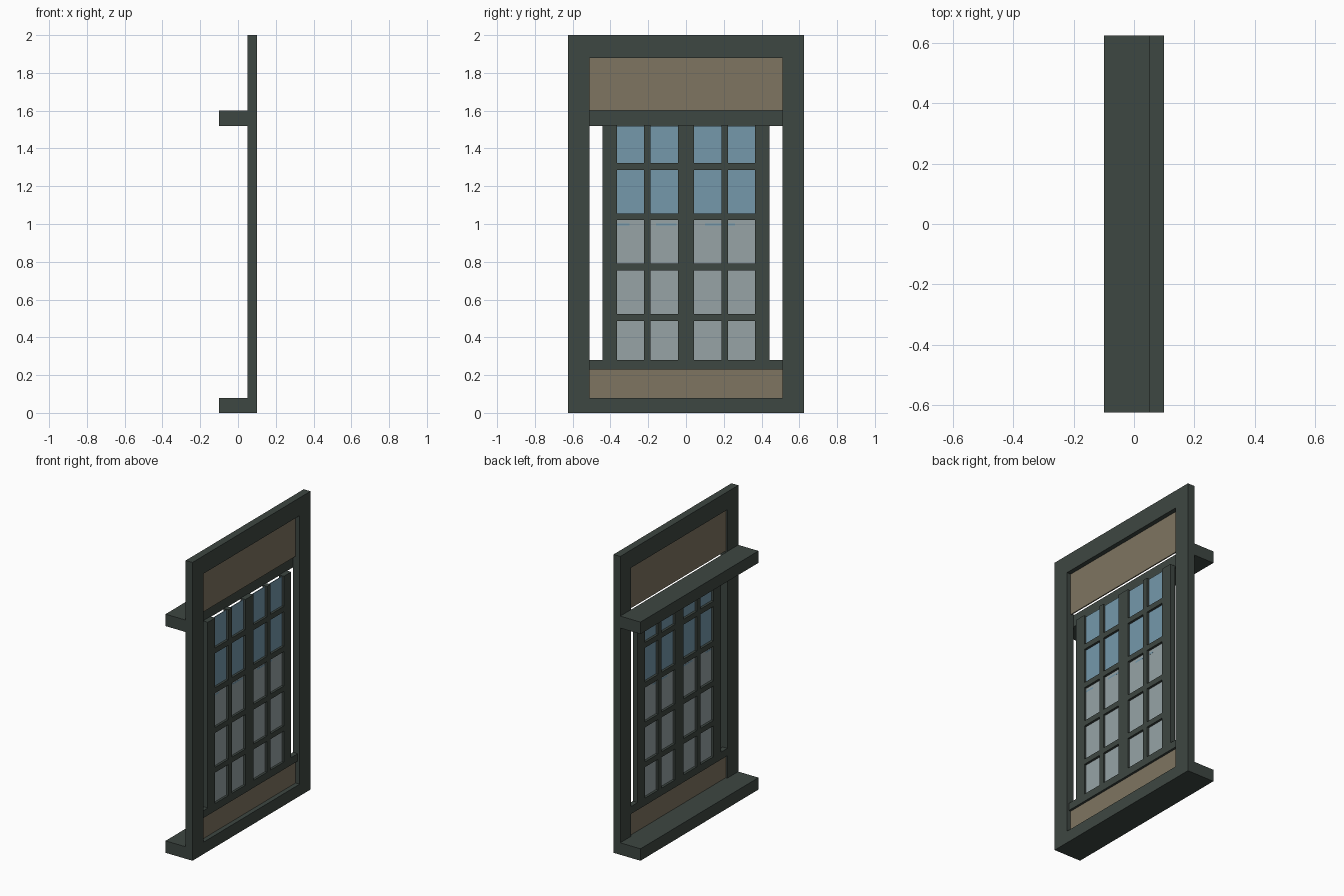
import bpy

if "Cube" in bpy.data.objects:
    bpy.data.objects.remove(bpy.data.objects["Cube"])


def material(name, rgb):
    m = bpy.data.materials.new(name)
    m.diffuse_color = (*rgb, 1.0)
    m.use_nodes = True
    m.node_tree.nodes["Principled BSDF"].inputs["Base Color"].default_value = m.diffuse_color
    return m


GREEN = material("dark green paint", (0.048, 0.063, 0.054))
BROWN = material("tan panel", (0.212, 0.178, 0.120))
BLUE = material("blue glass", (0.178, 0.317, 0.410))
GREY = material("grey glass", (0.308, 0.370, 0.382))


def box(name, x, y, z, mat):
    """Axis-aligned box from (min, max) ranges."""
    bpy.ops.mesh.primitive_cube_add(size=1)
    o = bpy.context.object
    o.name = name
    o.data.name = name
    for v in o.data.vertices:
        v.co = [r[0] + (c + 0.5) * (r[1] - r[0]) for c, r in zip(v.co, (x, y, z))]
    o.data.materials.append(mat)
    return o


def pair(name, x, y, z, mat):
    """Box and its mirror image across y = 0."""
    box(name + "_left", x, (-y[1], -y[0]), z, mat)
    box(name + "_right", x, y, z, mat)


FRAME = (0.05, 0.10)
SASH = (0.05, 0.085)
PANEL = (0.062, 0.070)
GLASS = (0.066, 0.070)

# Outer frame with sill and rear ledge
box("sill", (-0.10, 0.10), (-0.625, 0.625), (0, 0.08), GREEN)
box("frame_head", FRAME, (-0.625, 0.625), (1.88, 2.0), GREEN)
pair("frame_post", FRAME, (0.51, 0.625), (0.08, 1.88), GREEN)
box("rear_ledge", (-0.10, 0.05), (-0.625, 0.625), (1.52, 1.60), GREEN)

# Solid panels
box("upper_panel", PANEL, (-0.51, 0.51), (1.60, 1.88), BROWN)
box("lower_panel", PANEL, (-0.51, 0.51), (0.08, 0.23), BROWN)

# Sash rail, stiles and glazing bars
box("bottom_rail", SASH, (-0.51, 0.51), (0.23, 0.28), GREEN)
box("centre_stile", SASH, (-0.043, 0.043), (0.28, 1.525), GREEN)
pair("side_stile", SASH, (0.365, 0.442), (0.28, 1.525), GREEN)
pair("upright_bar", SASH, (0.187, 0.223), (0.28, 1.525), GREEN)
for i in range(4):
    z = 0.505 + i * 0.2667
    pair(f"cross_bar_{i + 1}", SASH, (0.043, 0.365), (z - 0.018, z + 0.018), GREEN)

# Glass: blue above, grey below, with faint blue streaks near the join
pair("upper_glass", GLASS, (0.043, 0.365), (1.03, 1.52), BLUE)
pair("lower_glass", GLASS, (0.043, 0.365), (0.28, 1.03), GREY)
for i, y in enumerate([(-0.365, -0.30), (-0.16, -0.05), (0.10, 0.187), (0.223, 0.26)]):
    box(f"glass_streak_{i + 1}", (0.0655, 0.0705), y, (0.993, 1.003), BLUE)
